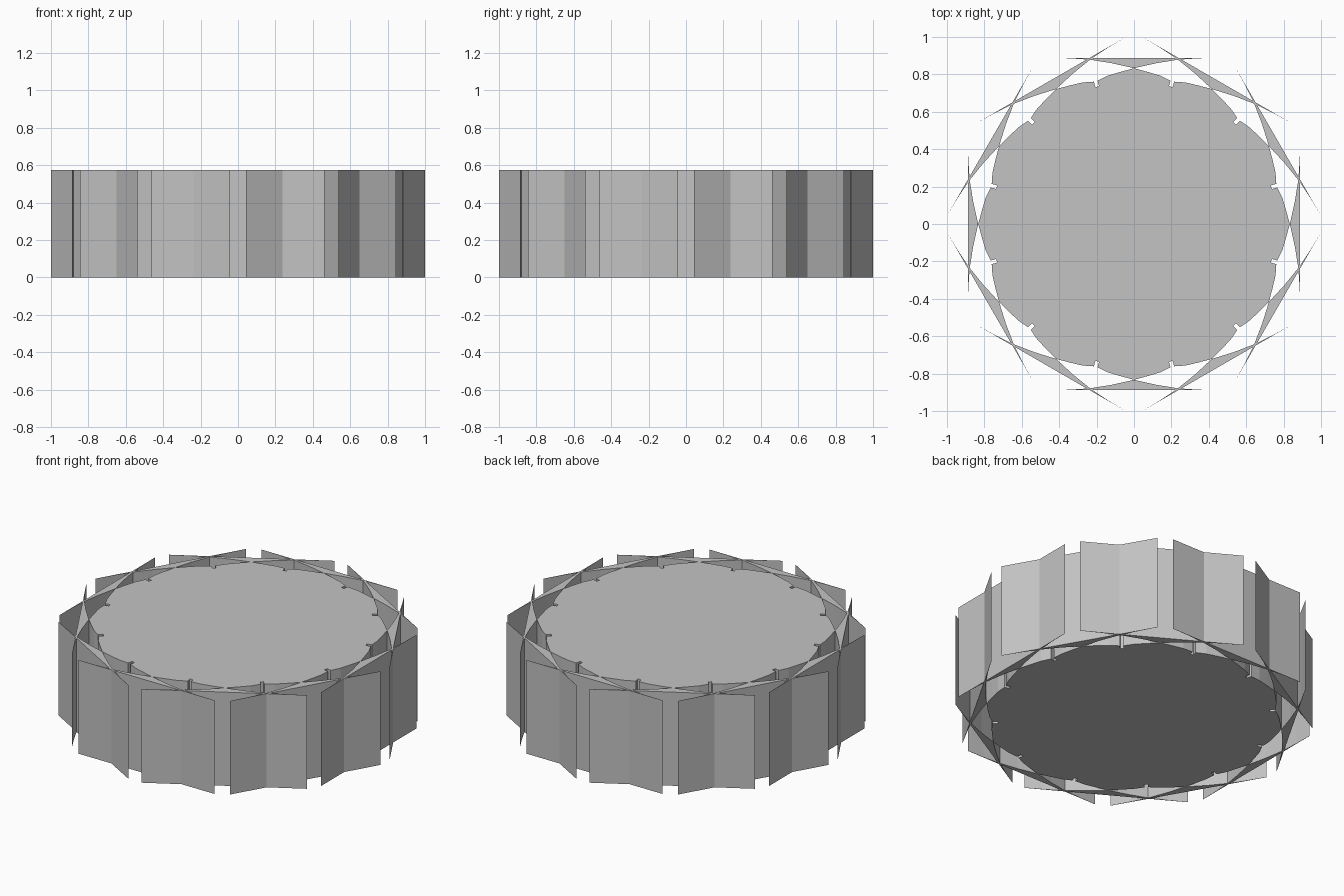
import bpy, bmesh
from math import radians
from mathutils import Matrix, Vector

HEIGHT = 0.575
TEETH = 12

cube = bpy.data.objects.get("Cube")
if cube:
    bpy.data.objects.remove(cube, do_unlink=True)

grey = bpy.data.materials.new("plain_grey")
grey.use_nodes = True
colour = (0.55, 0.55, 0.55, 1)
grey.diffuse_color = colour
grey.node_tree.nodes["Principled BSDF"].inputs["Base Color"].default_value = colour


def prism(name, outlines):
    """Extrude closed flat outlines from the ground to the full height."""
    bm = bmesh.new()
    for outline in outlines:
        base = bm.faces.new([bm.verts.new((p.x, p.y, 0)) for p in outline])
        ext = bmesh.ops.extrude_face_region(bm, geom=[base], use_keep_orig=True)
        top = [v for v in ext["geom"] if isinstance(v, bmesh.types.BMVert)]
        bmesh.ops.translate(bm, verts=top, vec=(0, 0, HEIGHT))
    bmesh.ops.recalc_face_normals(bm, faces=bm.faces[:])
    mesh = bpy.data.meshes.new(name)
    bm.to_mesh(mesh)
    bm.free()
    mesh.materials.append(grey)
    obj = bpy.data.objects.new(name, mesh)
    bpy.context.collection.objects.link(obj)
    return obj


def mirrored(points):
    return [Vector((-p.x, p.y)) for p in reversed(points)]


def turned(points, step):
    turn = Matrix.Rotation(radians(-360 / TEETH * step), 2)
    return [turn @ p for p in points]


# One curved flank: from the slot floor, over the crossing, to the blade tip
root = [Vector(p) for p in ((-0.187, 0.737), (-0.195, 0.766),
                            (-0.14, 0.793), (-0.07, 0.814))]
crossing = [Vector((0, 0.833))]
outer = [Vector(p) for p in ((0.12, 0.860), (0.24, 0.879),
                             (0.35, 0.886), (0.462, 0.888))]

# Hub: scalloped disc with a narrow slot between each pair of scallops
scallop = root + crossing + mirrored(root)
prism("hub", [[p for k in range(TEETH) for p in turned(scallop, k)]])

# Blades: thin wide teeth that cross their neighbours
blade = mirrored(outer) + crossing + outer
prism("blades", [turned(blade, k) for k in range(TEETH)])
